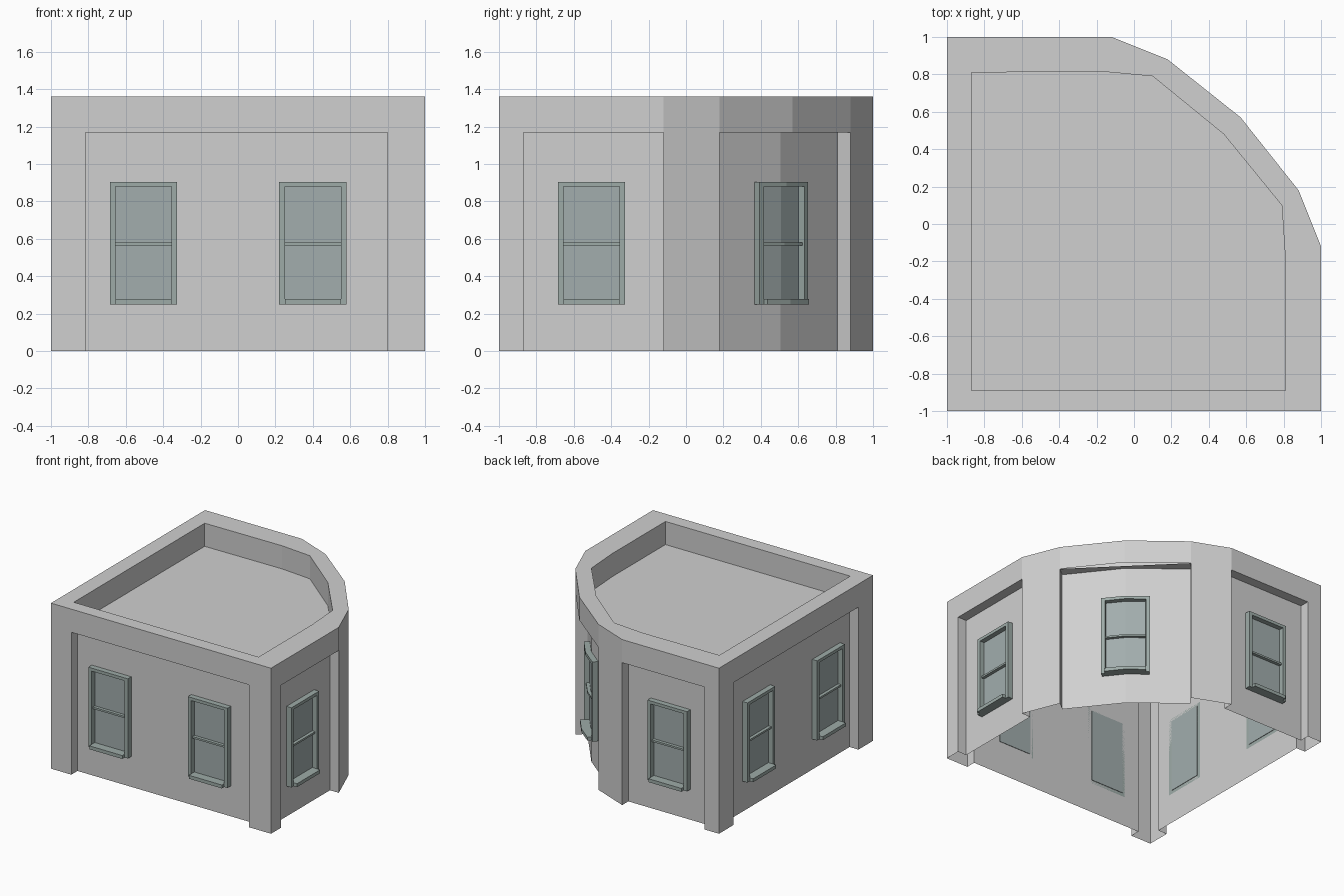
import bpy
import bmesh
from mathutils import Vector

if "Cube" in bpy.data.objects:
    bpy.data.objects.remove(bpy.data.objects["Cube"])


def material(name, color):
    m = bpy.data.materials.new(name)
    m.use_nodes = True
    m.diffuse_color = (*color, 1)
    m.node_tree.nodes["Principled BSDF"].inputs["Base Color"].default_value = (*color, 1)
    return m


STONE = material("grey stone", (0.63, 0.63, 0.63))
TRIM = material("window trim grey green", (0.34, 0.41, 0.39))
GLASS = material("window glass", (0.36, 0.42, 0.42))

TOP, LEDGE = 1.36, 1.17      # parapet top; recess heads and roof deck
R = 0.92                     # recessed wall plane


def finish(bm, name, mat):
    me = bpy.data.meshes.new(name)
    bm.to_mesh(me)
    bm.free()
    me.materials.append(mat)
    ob = bpy.data.objects.new(name, me)
    bpy.context.collection.objects.link(ob)
    return ob


def face(bm, pts):
    bm.faces.new([bm.verts.new(p) for p in pts])


def band(bm, path, z0, z1):
    """Closed vertical skin along a plan outline."""
    for a, b in zip(path, path[1:] + path[:1]):
        face(bm, [(*a, z0), (*b, z0), (*b, z1), (*a, z1)])


# Plan outlines, counter-clockwise
outer = [(-1, -1), (1, -1), (1, -0.12), (0.88, 0.18), (0.57, 0.57),
         (0.18, 0.88), (-0.12, 1), (-1, 1)]
inner = [(-0.87, -0.89), (0.81, -0.89), (0.81, -0.2), (0.79, 0.1), (0.48, 0.48),
         (0.1, 0.79), (-0.17, 0.815), (-0.87, 0.81)]

# Recessed wall panels between the corner piers
front = [(-0.815, -1), (-0.815, -R), (0.8, -R), (0.8, -1)]
right = [(1, -0.87), (R, -0.87), (R, -0.12), (1, -0.12)]
corner = [(0.88, 0.18), (0.81, 0.124), (0.506, 0.506), (0.124, 0.81), (0.18, 0.88)]
back = [(-0.12, 1), (-0.12, R), (-0.87, R), (-0.87, 1)]
left = [(-1, 0.81), (-R, 0.81), (-R, -0.81), (-1, -0.81)]
lower = [outer[0]] + front + [outer[1]] + right + corner + back + [outer[7]] + left

# Walls: recessed lower skin, recess heads, upper band
bm = bmesh.new()
band(bm, lower, 0, LEDGE)
band(bm, outer, LEDGE, TOP)
for recess in (front, right, corner, back, left):
    face(bm, [(*p, LEDGE) for p in recess])

# Parapet: coping ring and inner faces
for i in range(len(outer)):
    j = (i + 1) % len(outer)
    face(bm, [(*outer[i], TOP), (*outer[j], TOP), (*inner[j], TOP), (*inner[i], TOP)])
band(bm, inner[::-1], LEDGE, TOP)
bmesh.ops.remove_doubles(bm, verts=bm.verts, dist=0.0005)
finish(bm, "walls", STONE)

# Roof deck
bm = bmesh.new()
face(bm, [(*p, LEDGE) for p in inner])
finish(bm, "roof_deck", STONE)


def bar(bm, place, s, d, z):
    """Prism along a wall: s = span, d = depth outward, z = height range.
    place = centre and the wall directions before and after it."""
    centre, before, after = place

    def at(u, depth):
        t = before if u < 0 else after
        if u == 0:
            t = (before + after).normalized()
            depth /= t.dot(after)
        return centre + t * u + Vector((t.y, -t.x)) * depth

    spans = [s[0], 0, s[1]] if s[0] < 0 < s[1] and before != after else list(s)
    plan = [at(u, d[1]) for u in spans] + [at(u, d[0]) for u in reversed(spans)]
    low = [bm.verts.new((*p, z[0])) for p in plan]
    high = [bm.verts.new((*p, z[1])) for p in plan]
    n = len(plan)
    faces = [bm.faces.new(low[::-1]), bm.faces.new(high)]
    faces += [bm.faces.new([low[i], low[(i + 1) % n], high[(i + 1) % n], high[i]])
              for i in range(n)]
    bmesh.ops.recalc_face_normals(bm, faces=faces)


def window(name, centre, before, after=None):
    before = Vector(before).normalized()
    after = Vector(after).normalized() if after else before.copy()
    place = (Vector(centre), before, after)
    w, g = 0.18, 0.15        # half widths of frame and glass
    bm = bmesh.new()
    for span in ((-w, -g), (g, w)):
        bar(bm, place, span, (0, 0.045), (0.25, 0.905))          # jambs
    bar(bm, place, (-g, g), (0, 0.045), (0.88, 0.905))           # head
    bar(bm, place, (-g, g), (0, 0.03), (0.565, 0.58))            # meeting rail
    bar(bm, place, (-g, g), (0, 0.075), (0.25, 0.278))           # sill
    finish(bm, name + "_window_frame", TRIM)
    bm = bmesh.new()
    bar(bm, place, (-g, g), (-0.004, 0.004), (0.278, 0.88))
    finish(bm, name + "_window_glass", GLASS)


# Windows on every side and the bent one on the rounded corner
A, B = -0.505, 0.4
window("front_right", (A, -R), (1, 0))
window("front_left", (B, -R), (1, 0))
window("left_side", (R, A), (0, 1))
window("back", (A, R), (-1, 0))
window("right_side_front", (-R, A), (0, -1))
window("right_side_back", (-R, B), (0, -1))
window("corner", corner[2], (-0.62, 0.78), (-0.78, 0.62))
